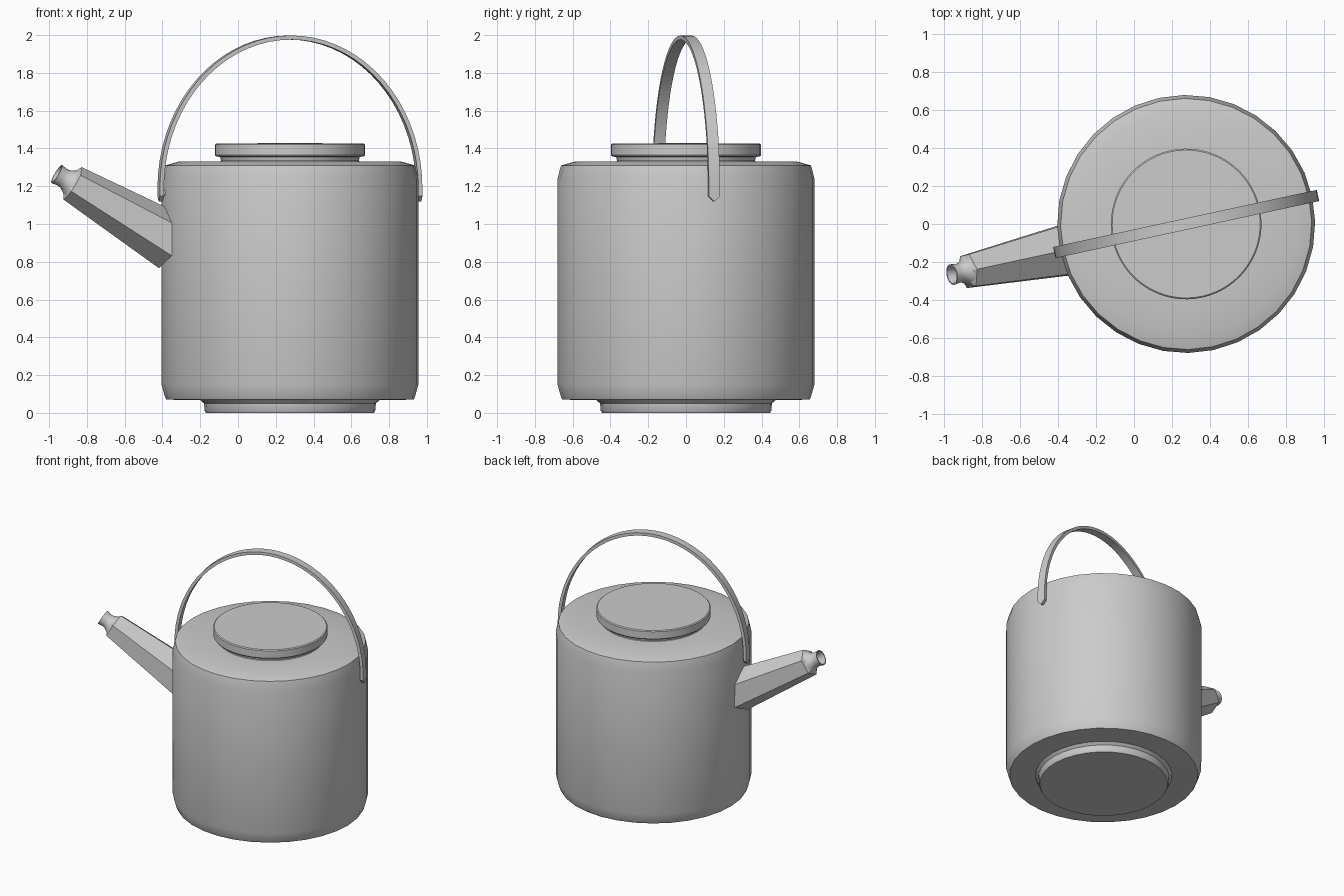
import bpy, bmesh
from math import sin, cos, pi, radians
from mathutils import Matrix, Vector

if "Cube" in bpy.data.objects:
    bpy.data.objects.remove(bpy.data.objects["Cube"])

# Whole kettle is turned about its body axis
FRAME = Matrix.Translation((0.275, 0, 0)) @ Matrix.Rotation(radians(12.2), 4, 'Z')


def finish(bm, name, angle):
    bmesh.ops.recalc_face_normals(bm, faces=bm.faces)
    bm.transform(FRAME)
    mesh = bpy.data.meshes.new(name)
    bm.to_mesh(mesh)
    bm.free()
    ob = bpy.data.objects.new(name, mesh)
    bpy.context.collection.objects.link(ob)
    bpy.ops.object.select_all(action='DESELECT')
    ob.select_set(True)
    bpy.context.view_layer.objects.active = ob
    if angle:
        bpy.ops.object.shade_smooth_by_angle(angle=radians(angle))
    return ob


def loft(name, profile, sides, place=Matrix(), angle=35, cap_start=True, cap_end=True):
    """Rings of (radius, height) joined along local z, moved by place."""
    bm = bmesh.new()
    rings = []
    for r, h in profile:
        rings.append([bm.verts.new((r * cos(2 * pi * i / sides), r * sin(2 * pi * i / sides), h))
                      for i in range(sides)])
    for a, b in zip(rings, rings[1:]):
        for i in range(sides):
            j = (i + 1) % sides
            bm.faces.new((a[i], a[j], b[j], b[i]))
    if cap_start:
        bm.faces.new(rings[0])
    if cap_end:
        bm.faces.new(rings[-1])
    bm.transform(place)
    return finish(bm, name, angle)


# Body with softened shoulders and a stepped foot
loft("body", [(0.445, 0), (0.452, 0.012), (0.455, 0.05), (0.475, 0.068), (0.655, 0.07),
              (0.662, 0.085), (0.68, 0.15), (0.68, 1.24), (0.662, 1.31), (0.59, 1.33),
              (0.36, 1.332)], 32)

# Lid on a narrow neck
loft("lid", [(0.375, 1.325), (0.365, 1.335), (0.37, 1.355), (0.392, 1.358), (0.397, 1.365),
             (0.397, 1.42), (0.39, 1.426), (0.1, 1.428)], 64)

# Hexagonal tapered spout, ridge on top, rising outwards
axis = Vector((-cos(radians(30)), 0, sin(radians(30))))
side = Vector((0, 1, 0))
up = axis.cross(side)
tip = Vector((-1.177, 0, 1.215))
spout_frame = Matrix.Translation(tip) @ Matrix((up, side, axis)).transposed().to_4x4()
loft("spout", [(0.155, -0.63), (0.099, 0), (0.06, 0.022)], 6, spout_frame, angle=None)

# Round flared nozzle, open at the mouth
loft("nozzle", [(0.08, 0.004), (0.065, 0.022), (0.053, 0.045), (0.05, 0.065), (0.056, 0.1),
                (0.048, 0.1), (0.042, 0.065), (0.042, 0.02)], 24, spout_frame, angle=50)

# Flat strap handle: one swept arch with pointed ends
HALF, THICK = 0.03, 0.022
STEPS = 36
path = [(0.7, 1.12, 0.003), (0.7, 1.148, HALF)]
path += [(0.7 * cos(pi * i / STEPS), 1.19 + 0.797 * sin(pi * i / STEPS), HALF) for i in range(STEPS + 1)]
path += [(-0.7, 1.148, HALF), (-0.7, 1.12, 0.003)]
bm = bmesh.new()
sections = []
for k, (u, z, w) in enumerate(path):
    p, q = path[max(k - 1, 0)], path[min(k + 1, len(path) - 1)]
    t = Vector((q[0] - p[0], 0, q[1] - p[1])).normalized()
    n = Vector((t.z, 0, -t.x)) * THICK / 2
    c = Vector((u, 0, z))
    sections.append([bm.verts.new(c + n * s + Vector((0, v * w, 0)))
                     for s, v in ((1, 1), (1, -1), (-1, -1), (-1, 1))])
for a, b in zip(sections, sections[1:]):
    for i in range(4):
        j = (i + 1) % 4
        bm.faces.new((a[i], a[j], b[j], b[i]))
bm.faces.new(sections[0])
bm.faces.new(sections[-1])
finish(bm, "handle", 35)

# Short pins joining the strap ends to the body
for s, label in ((1, "right"), (-1, "left")):
    turn = Matrix.Translation((s * 0.66, 0, 1.165)) @ Matrix.Rotation(s * pi / 2, 4, 'Y')
    loft("handle_pin_" + label, [(0.016, 0), (0.016, 0.04)], 12, turn)
